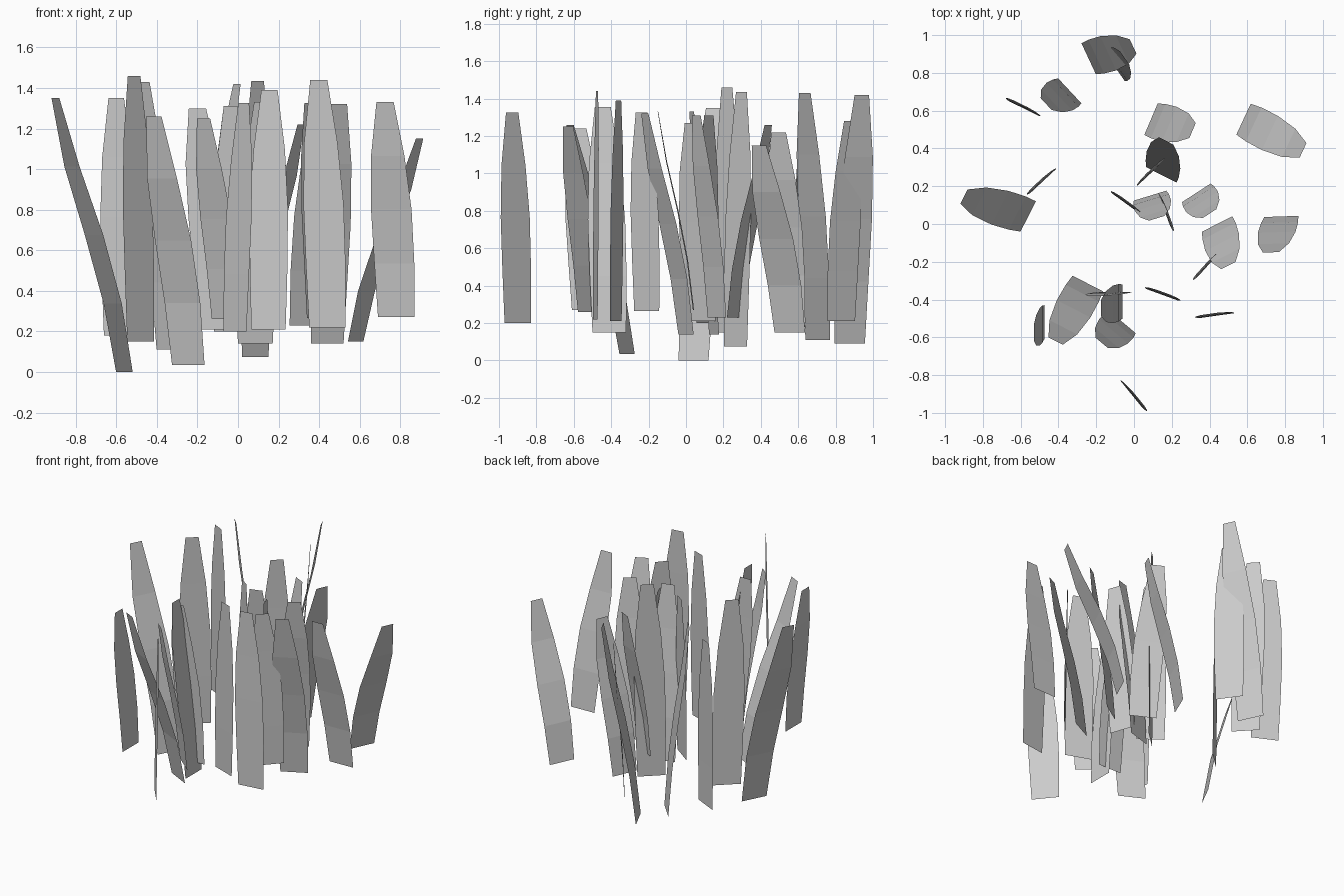
import bpy
from math import radians, sin, cos
from mathutils import Vector

# Shared blade outline: (fraction of height, width, fraction of lean)
PROFILE = [(0, .18, 0), (.25, .197, .17), (.5, .2, .44), (.75, .165, .76), (1, .085, 1)]


def blade(name, base, tip, angle):
    """One flat, gently curved grass blade running from base to tip."""
    across = Vector((cos(radians(angle)), sin(radians(angle)), 0))
    base, tip = Vector(base), Vector(tip)
    verts = []
    for t, width, bend in PROFILE:
        mid = base.lerp(tip, bend)
        mid.z = base.z + (tip.z - base.z) * t
        verts += [mid - across * width / 2, mid + across * width / 2]
    faces = [(i, i + 1, i + 3, i + 2) for i in range(0, len(verts) - 2, 2)]
    mesh = bpy.data.meshes.new(name)
    mesh.from_pydata(verts, [], faces)
    bpy.context.collection.objects.link(bpy.data.objects.new(name, mesh))


# Leaning blades: base x y z, tip x y z, width direction in degrees
leaning = [
    (-.24, .875, .09, -.005, .94, 1.42, -65),
    (-.10, .83, .21, -.05, .88, 1.28, -55),
    (-.34, .705, .11, -.465, .635, 1.43, 133),
    (.09, .555, .20, .31, .495, 1.22, 67),
    (.58, .555, .15, .895, .39, 1.15, 65),
    (.145, .26, .23, .17, .44, 1.26, -27),
    (-.56, .04, 0, -.90, .145, 1.35, 63),
    (.085, .15, .14, .12, .03, 1.33, 17),
    (.33, .165, .23, .40, .055, 1.31, 33),
    (.78, .04, .27, .725, -.15, 1.33, 2),
    (.44, 0, .14, .50, -.22, 1.32, 27),
    (-.475, -.52, .27, -.53, -.575, 1.24, 90),
    (-.245, -.315, .035, -.415, -.62, 1.26, -27),
    (-.10, -.36, .21, -.20, -.38, 1.30, 0),
    (-.06, -.41, .15, -.175, -.445, 1.355, 90),
    (-.06, -.52, .26, -.17, -.63, 1.25, -40),
]
for i, (x, y, z, tx, ty, tz, a) in enumerate(leaning):
    blade(f"leaning_blade_{i + 1}", (x, y, z), (tx, ty, tz), a)

# Upright blades: base x y, bottom z, top z, width direction, sideways shift of tip
upright = [
    (-.58, .61, .18, 1.35, -26, -.03),
    (-.48, .228, .15, 1.46, 43, -.03),
    (.085, .265, .075, 1.435, 43, .03),
    (-.045, .11, .20, 1.31, -36, 0),
    (.16, .075, .21, 1.27, -70, .05),
    (.40, -.21, .265, 1.325, 48, -.05),
    (.15, -.375, .21, 1.39, -20, 0),
    (.44, -.485, .22, 1.44, 8, -.04),
    (-.015, -.90, .20, 1.325, -51, .05),
]
for i, (x, y, z, tz, a, s) in enumerate(upright):
    c, d = cos(radians(a)), sin(radians(a))
    blade(f"upright_blade_{i + 1}", (x, y, z), (x + s * c - .015 * d, y + s * d + .015 * c, tz), a)
